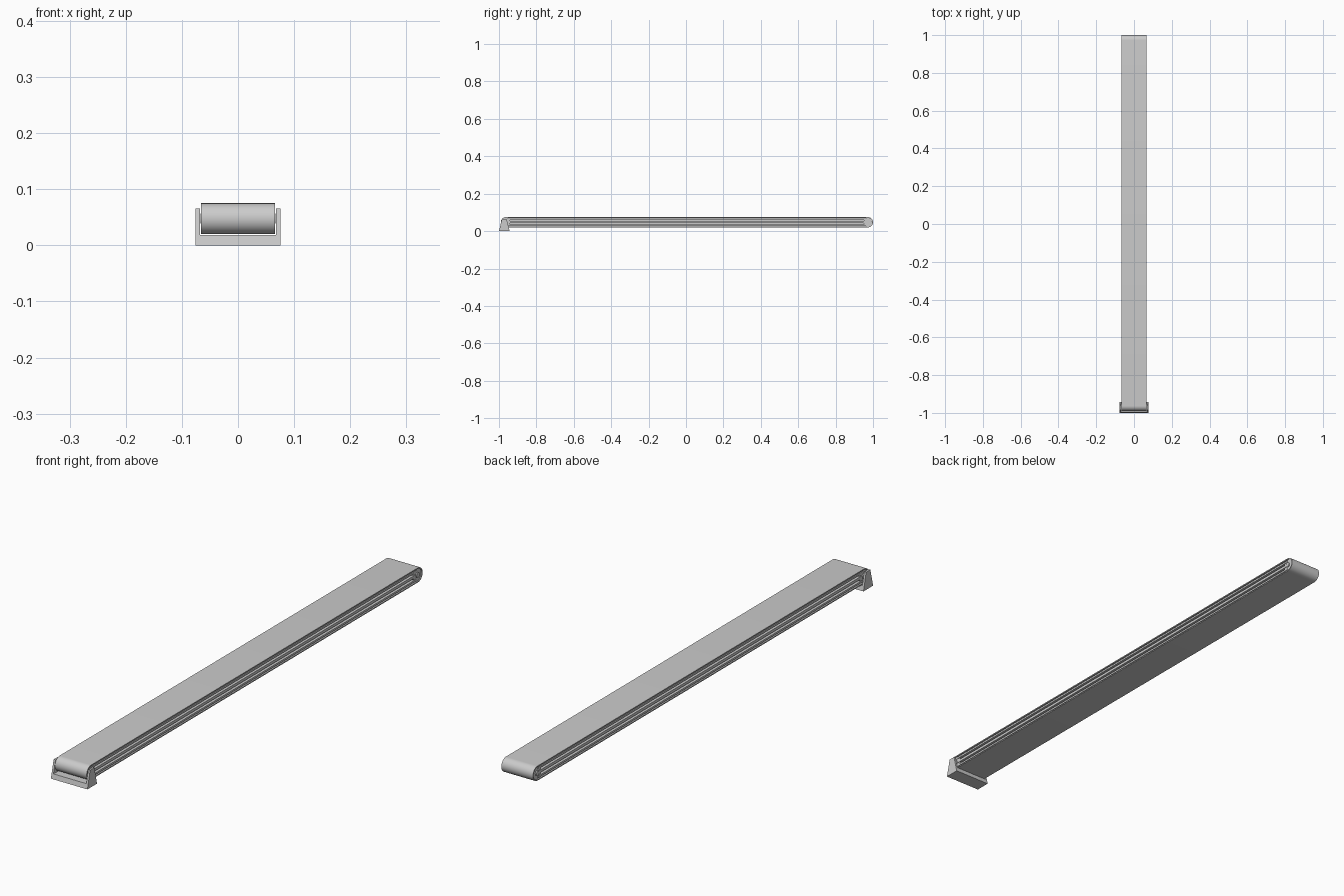
import bpy, bmesh, math

cube = bpy.data.objects.get("Cube")
if cube:
    bpy.data.objects.remove(cube, do_unlink=True)

grey = bpy.data.materials.new("light_grey")
grey.use_nodes = True
COLOUR = (0.6, 0.6, 0.6, 1)
grey.diffuse_color = COLOUR
grey.node_tree.nodes["Principled BSDF"].inputs["Base Color"].default_value = COLOUR

FRONT, BACK = -0.9625, 0.9725   # roller axes along y
MID, RADIUS, THICK = 0.0475, 0.0275, 0.004
HALF = 0.0655                   # half width of the belt


def finish(name, bm, smooth=False):
    bmesh.ops.recalc_face_normals(bm, faces=bm.faces)
    mesh = bpy.data.meshes.new(name)
    bm.to_mesh(mesh)
    bm.free()
    obj = bpy.data.objects.new(name, mesh)
    bpy.context.collection.objects.link(obj)
    mesh.materials.append(grey)
    if smooth:
        bpy.ops.object.select_all(action='DESELECT')
        obj.select_set(True)
        bpy.context.view_layer.objects.active = obj
        bpy.ops.object.shade_smooth_by_angle(angle=math.radians(35))
    return obj


def prism(bm, points, x0, x1):
    """Extrude a closed (y, z) outline from x0 to x1."""
    face = bm.faces.new([bm.verts.new((x0, y, z)) for y, z in points])
    new = bmesh.ops.extrude_face_region(bm, geom=[face])["geom"]
    verts = [v for v in new if isinstance(v, bmesh.types.BMVert)]
    bmesh.ops.translate(bm, verts=verts, vec=(x1 - x0, 0, 0))


def box(bm, x0, x1, y0, y1, z0, z1):
    prism(bm, [(y0, z0), (y1, z0), (y1, z1), (y0, z1)], x0, x1)


def stadium(r, steps=20):
    """Outline of a loop of radius r round both rollers."""
    turns = [(c, a + math.pi * i / steps) for c, a in
             ((BACK, -math.pi / 2), (FRONT, math.pi / 2)) for i in range(steps + 1)]
    return [(c + r * math.cos(t), MID + r * math.sin(t)) for c, t in turns]


# belt: a hollow loop with open sides
bm = bmesh.new()
rings = [[bm.verts.new((x, y, z)) for y, z in stadium(r)]
         for x, r in ((-HALF, RADIUS), (HALF, RADIUS),
                      (HALF, RADIUS - THICK), (-HALF, RADIUS - THICK))]
for k in range(4):
    a, b = rings[k], rings[(k + 1) % 4]
    for i in range(len(a)):
        j = (i + 1) % len(a)
        bm.faces.new((a[i], a[j], b[j], b[i]))
finish("belt", bm, True)

# frame: core beam with three ribs that leave two slots on each side
bm = bmesh.new()
y0, y1 = FRONT + 0.004, BACK - 0.004
box(bm, -0.052, 0.052, y0, y1, MID - 0.021, MID + 0.021)
for side in (-1, 1):
    for dz, h in ((-0.0165, 0.0035), (0, 0.005), (0.0165, 0.0035)):
        box(bm, side * 0.052, side * 0.064, y0, y1, MID + dz - h, MID + dz + h)
finish("frame_beam", bm)

# rollers and their axles
for name, y in (("front", FRONT), ("back", BACK)):
    bm = bmesh.new()
    for r, half in ((RADIUS - THICK, 0.062), (0.009, 0.0665)):
        prism(bm, [(y + r * math.cos(math.tau * i / 32),
                    MID + r * math.sin(math.tau * i / 32)) for i in range(32)],
              -half, half)
    finish(name + "_roller", bm, True)

# support bracket: base plate and two tapered cheeks
bm = bmesh.new()
outline = [(-1, 0), (-0.943, 0), (-0.959, 0.066), (-0.984, 0.066)]
for x0, x1 in ((-0.0757, -0.068), (0.068, 0.0757)):
    prism(bm, outline, x0, x1)
prism(bm, [(-1, 0), (-0.943, 0), (-0.9474, 0.018), (-0.9956, 0.018)], -0.068, 0.068)
finish("support_bracket", bm)
